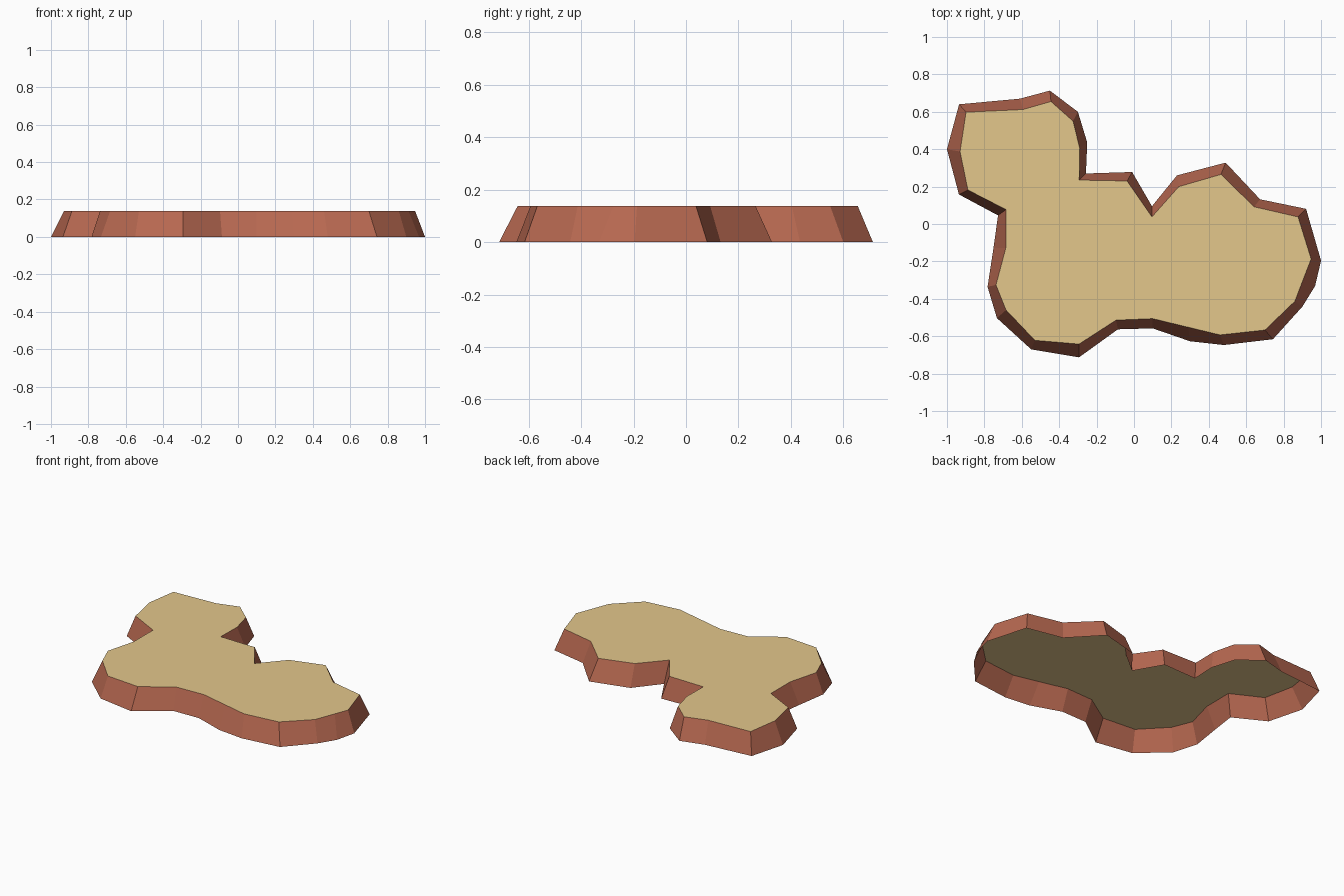
import bpy, bmesh

HEIGHT = 0.138
# Island outline, clockwise from the far left: foot (x, y) and matching rim (x, y)
OUTLINE = [
    (-1.00, 0.40, -0.93, 0.387), (-0.935, 0.64, -0.898, 0.598),
    (-0.61, 0.67, -0.594, 0.612), (-0.45, 0.713, -0.444, 0.655),
    (-0.30, 0.60, -0.326, 0.55), (-0.25, 0.435, -0.29, 0.404),
    (-0.257, 0.27, -0.293, 0.235), (-0.01, 0.278, -0.037, 0.23),
    (0.096, 0.095, 0.096, 0.038), (0.23, 0.26, 0.24, 0.20),
    (0.49, 0.328, 0.465, 0.265), (0.674, 0.132, 0.642, 0.092),
    (0.92, 0.081, 0.877, 0.038), (1.00, -0.196, 0.947, -0.187),
    (0.968, -0.332, 0.912, -0.277), (0.90, -0.442, 0.86, -0.413),
    (0.743, -0.616, 0.70, -0.567), (0.48, -0.647, 0.46, -0.593),
    (0.30, -0.627, 0.29, -0.552), (0.10, -0.558, 0.10, -0.506),
    (-0.086, -0.563, -0.096, -0.514), (-0.294, -0.713, -0.294, -0.642),
    (-0.55, -0.67, -0.53, -0.622), (-0.733, -0.503, -0.684, -0.46),
    (-0.783, -0.336, -0.738, -0.326), (-0.751, -0.127, -0.685, -0.127),
    (-0.727, 0.046, -0.684, 0.077), (-0.936, 0.158, -0.888, 0.182),
]


def material(name, color):
    m = bpy.data.materials.new(name)
    m.diffuse_color = (*color, 1)
    return m


# Tapered plateau: sloping cliffs and a flat top, open underneath
bm = bmesh.new()
foot = [bm.verts.new((p[0], p[1], 0)) for p in OUTLINE]
rim = [bm.verts.new((p[2], p[3], HEIGHT)) for p in OUTLINE]
top = bm.faces.new(rim[::-1])
n = len(OUTLINE)
for i in range(n):
    j = (i + 1) % n
    cliff = bm.faces.new((foot[j], foot[i], rim[i], rim[j]))
    cliff.material_index = 1
bmesh.ops.triangulate(bm, faces=[top])

mesh = bpy.data.meshes.new("island_plateau")
bm.to_mesh(mesh)
bm.free()
mesh.materials.append(material("sand_tan", (0.77, 0.57, 0.26)))
mesh.materials.append(material("brick_cliff", (0.47, 0.138, 0.081)))
bpy.context.collection.objects.link(bpy.data.objects.new("island_plateau", mesh))
